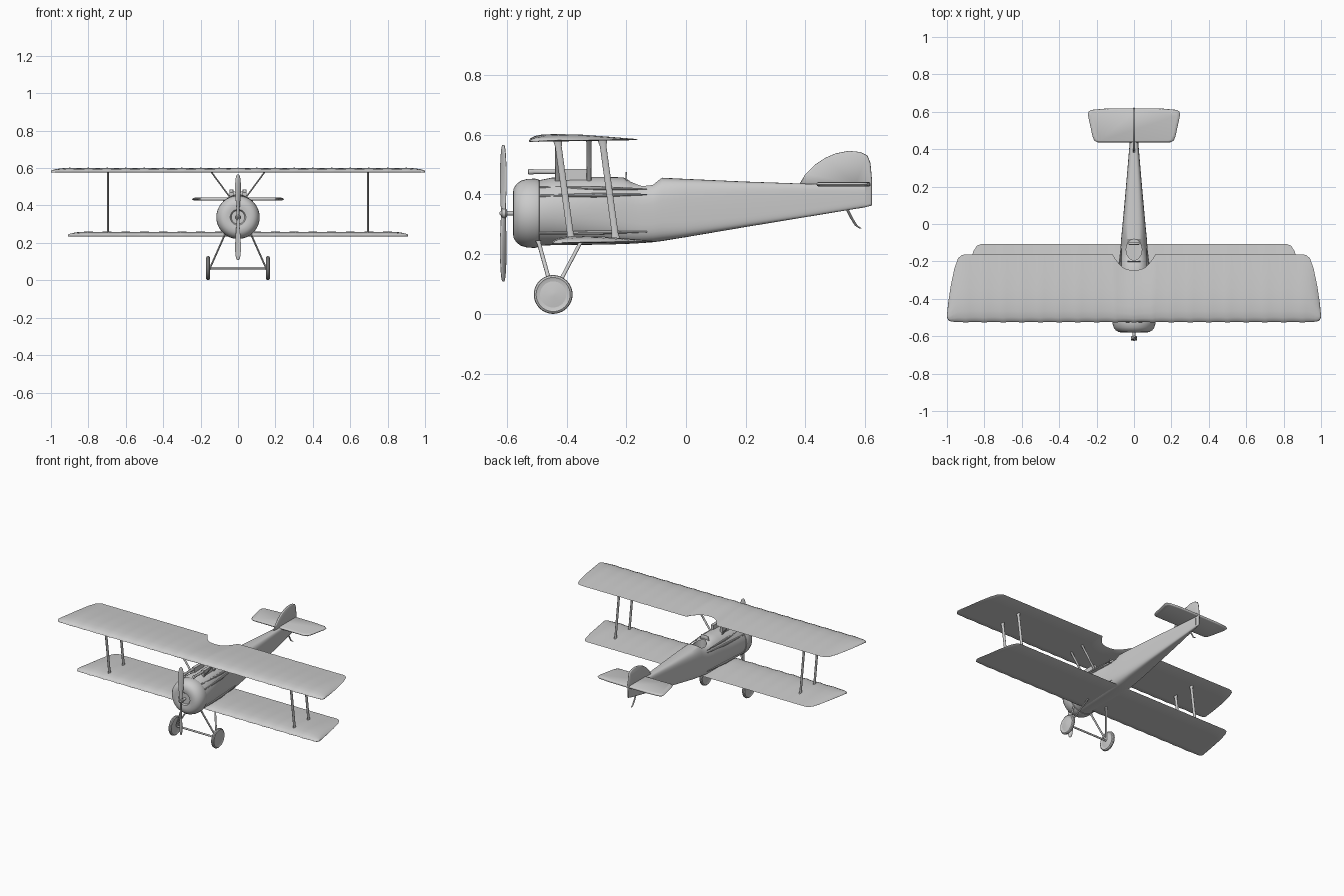
import bpy, bmesh, math
from mathutils import Vector as V

if "Cube" in bpy.data.objects:
    bpy.data.objects.remove(bpy.data.objects["Cube"])

GREY = (0.6, 0.6, 0.6, 1)
grey = bpy.data.materials.new("plain grey")
grey.use_nodes = True
grey.diffuse_color = GREY
grey.node_tree.nodes["Principled BSDF"].inputs["Base Color"].default_value = GREY
X, Y, Z = V((1, 0, 0)), V((0, 1, 0)), V((0, 0, 1))


def loft(name, rings, angle=35):
    """Skin a list of equal point rings and cap both ends."""
    bm = bmesh.new()
    loops = [[bm.verts.new(p) for p in r] for r in rings]
    n = len(loops[0])
    for a, b in zip(loops, loops[1:]):
        for i in range(n):
            bm.faces.new((a[i], a[(i + 1) % n], b[(i + 1) % n], b[i]))
    bm.faces.new(loops[0])
    bm.faces.new(loops[-1])
    bmesh.ops.recalc_face_normals(bm, faces=bm.faces)
    mesh = bpy.data.meshes.new(name)
    bm.to_mesh(mesh)
    bm.free()
    mesh.materials.append(grey)
    ob = bpy.data.objects.new(name, mesh)
    bpy.context.collection.objects.link(ob)
    bpy.ops.object.select_all(action="DESELECT")
    ob.select_set(True)
    bpy.context.view_layer.objects.active = ob
    bpy.ops.object.shade_smooth_by_angle(angle=math.radians(angle))
    return ob


def ring(c, u, v, n=16):
    return [V(c) + u * math.cos(math.tau * i / n) + v * math.sin(math.tau * i / n) for i in range(n)]


def lathe(name, c, axis, u, v, profile, n=40):
    """Turn (radius, offset) pairs around an axis through c."""
    return loft(name, [ring(V(c) + axis * o, u * r, v * r, n) for r, o in profile])


def strut(name, a, b, rx, ry):
    """Upright streamlined strut with slightly flared feet."""
    a, b = V(a), V(b)
    rings = [ring(a.lerp(b, t), X * rx * s, Y * ry * s, 12)
             for t, s in ((0, 1.4), (.06, 1), (.94, 1), (1, 1.4))]
    return loft(name, rings)


def slab(name, pts, normal, t):
    """Thin plate with a rounded edge from a flat outline."""
    mid = sum(pts, V()) / len(pts)
    return loft(name, [[mid + (p - mid) * s + normal * o for p in pts]
                       for s, o in ((.93, -t), (.98, -t * .7), (1, 0), (.98, t * .7), (.93, t))], 60)


def interp(table, x):
    if x <= table[0][0]:
        return table[0][1]
    for (a, p), (b, q) in zip(table, table[1:]):
        if x <= b:
            return p + (q - p) * (x - a) / (b - a)
    return table[-1][1]


# Wings: cambered section lofted along the span, fabric sagging between ribs
AIRFOIL = ((0, .1), (.02, .45), (.07, .75), (.16, .95), (.3, 1), (.5, .92), (.75, .65), (1, .36))


def wing(name, half, z, front, back, cutout=False):
    lead = ((half - .04, front), (half - .015, front + .005), (half - .004, front + .017), (half, front + .03))
    trail = ((half - .09, back), (half - .065, back - .01), (half - .045, back - .05),
             (half - .02, back - .17), (half - .005, back - .27), (half, front + .037))
    notch = ((0, .086), (.03, .084), (.06, .07), (.085, .045), (.1, .025), (.115, 0))
    span = [i * .02 for i in range(int(half / .02))] + [half - d for d in (.012, .007, .003, 0)]
    span = sorted(set(span) | {.115, .09})
    rings = []
    for x in [-s for s in reversed(span[1:])] + span:
        sag = abs(math.sin(math.pi * x / .1))
        le = interp(lead, abs(x)) + .004 * sag
        te = interp(trail, abs(x))
        chord, full = te - le, back - front
        thick = .026 * min(1, .35 + .65 * (te - le) / full) - .002 * sag
        if cutout:
            chord -= interp(notch, abs(x))
        top = [V((x, le + t * chord, z + thick * h)) for t, h in AIRFOIL]
        low = [V((x, le + t * chord, z + .006 * t)) for t in (.98, .7, .4, .1, .01)]
        rings.append(top + low)
    return loft(name, rings, 50)


wing("upper_wing", 1.0, .576, -.527, -.162, True)
wing("lower_wing", .91, .235, -.45, -.108)

# Fuselage: round behind the cowl, slab sided towards the tail
STATIONS = (  # y, half width, bottom, top, squareness
    (-.50, .108, .228, .446, 2), (-.45, .107, .23, .456, 2.1), (-.36, .098, .231, .459, 2.3),
    (-.27, .087, .232, .459, 2.7), (-.21, .08, .234, .457, 3.1), (-.185, .077, .235, .444, 3.3),
    (-.15, .074, .237, .436, 3.6), (-.11, .071, .24, .438, 3.8), (-.08, .069, .244, .456, 4),
    (0, .061, .257, .452, 5), (.2, .043, .291, .443, 6), (.4, .026, .324, .436, 6),
    (.6, .008, .357, .432, 4))


def section(y, w, lo, hi, k, n=40):
    mid, pts = (lo + hi) / 2, []
    for i in range(n):
        c, s = math.cos(math.tau * i / n), math.sin(math.tau * i / n)
        e = 2 / (k if s < 0 else 2 + (k - 2) * .5)
        pts.append(V((w * math.copysign(abs(c) ** e, c), y,
                      mid + (hi - lo) / 2 * math.copysign(abs(s) ** e, s))))
    return pts


body = loft("fuselage", [section(*s) for s in STATIONS], 30)

# Cockpit opening, cut out of the fuselage and edged with a padded rim
cutter = loft("cockpit_cutter", [ring((0, -.137, z), X * .042, Y * .056, 24) for z in (.33, .52)])
cut = body.modifiers.new("cockpit", "BOOLEAN")
cut.operation, cut.object, cut.solver = "DIFFERENCE", cutter, "EXACT"
bpy.context.view_layer.objects.active = body
bpy.ops.object.modifier_apply(modifier="cockpit")
bpy.data.objects.remove(cutter)
slab("pilot_seat", [V((x, -.105, z)) for x, z in ((-.03, .33), (.03, .33), (.03, .41), (0, .425), (-.03, .41))], Y, .006)
slab("windscreen", [V((x, -.2, z)) for x, z in ((-.035, .445), (.035, .445), (.025, .475), (-.025, .475))], Y, .003)

# Side stringers under the fabric
for side in (-1, 1):
    for z0, z1 in ((.425, .418), (.395, .40), (.27, .275)):
        w0 = .108 * math.sqrt(1 - ((z0 - .337) / .115) ** 2)
        loft("side_stringer", [ring((side * w, y, z), X * r, Z * r, 8) for w, y, z, r in
                               ((w0, -.49, z0, .004), ((w0 + .072) / 2 + .004, -.3, (z0 + z1) / 2, .007),
                                (.07, -.13, z1, .002))])

# Engine cowl, hub and propeller
HUB = (0, 0, .337)
lathe("engine_cowl", HUB, Y, X, Z,
      ((.001, -.568), (.036, -.568), (.042, -.577), (.06, -.58), (.082, -.578), (.098, -.568),
       (.109, -.553), (.115, -.532), (.116, -.505), (.112, -.492), (.10, -.488)))
lathe("propeller_shaft", HUB, Y, X, Z, ((.004, -.625), (.008, -.62), (.008, -.56)), 16)
lathe("propeller_hub", HUB, Y, X, Z, ((.012, -.62), (.016, -.616), (.016, -.604), (.012, -.6)), 20)
for side in (-1, 1):
    blade = []
    for d, w, a in ((0, .010, 45), (.04, .011, 50), (.09, .016, 42), (.15, .019, 33), (.2, .016, 27),
                    (.222, .010, 24), (.229, .003, 24)):
        a = math.radians(a) * side
        u = X * math.cos(a) + Y * math.sin(a)
        v = Y * math.cos(a) - X * math.sin(a)
        blade.append(ring((0, -.612, .337 + side * d), u * w, v * min(w, .005), 16))
    loft("propeller_blade", blade)

# Tail surfaces and skid
slab("fin_and_rudder", [V((0, y, z)) for y, z in
     ((.38, .435), (.40, .468), (.43, .498), (.465, .522), (.50, .537), (.545, .546), (.585, .542),
      (.608, .53), (.618, .505), (.623, .45), (.623, .363), (.60, .357), (.585, .38), (.57, .43))], X, .006)
half_tail = ((.195, .437), (.212, .445), (.222, .47), (.246, .58), (.244, .6), (.23, .61), (.15, .617), (.02, .618))
slab("tailplane", [V((x, y, .434)) for x, y in half_tail] +
     [V((-x, y, .434)) for x, y in reversed(half_tail)], Z, .008)
loft("tail_skid", [ring((0, y, z), X * .005, Y * .005, 10) for y, z in
                   ((.535, .36), (.555, .32), (.57, .296), (.585, .286))])

# Twin guns on the upper deck
for side in (-1, 1):
    lathe("gun_barrel", (side * .035, 0, .476), Y, X, Z,
          ((.005, -.53), (.01, -.527), (.01, -.515), (.008, -.51), (.008, -.42)), 14)
    loft("gun_body", [[V((side * .035 + x, y, z)) for x, z in
                       ((-.01, .445), (.01, .445), (.01, .485), (-.01, .485))] for y in (-.43, -.33)])

# Mirrored struts and undercarriage
for side in (-1, 1):
    tag = "left" if side > 0 else "right"
    for y in (-.43, -.28):
        strut(tag + "_wing_strut", (side * .695, y, .58), (side * .695, y + .045, .25), .005, .011)
    for y in (-.43, -.325):
        strut(tag + "_cabane_strut", (side * .145, y, .582), (side * .04, y, .44), .005, .008)
    for y in (-.495, -.35):
        strut(tag + "_gear_leg", (side * .07, y, .245), (side * .15, -.445, .065), .005, .007)
    hub = (side * .16, -.445, .065)
    lathe(tag + "_tyre", hub, X, Y, Z,
          ((.05, -.007), (.057, -.010), (.063, -.006), (.065, 0), (.063, .006), (.057, .010), (.05, .007)))
    lathe(tag + "_wheel_disc", hub, X, Y, Z, ((.008, -.012), (.051, -.006), (.051, .006), (.008, .012)))
loft("wheel_axle", [ring((x, -.445, .065), Y * .006, Z * .006, 12) for x in (-.17, .17)])
